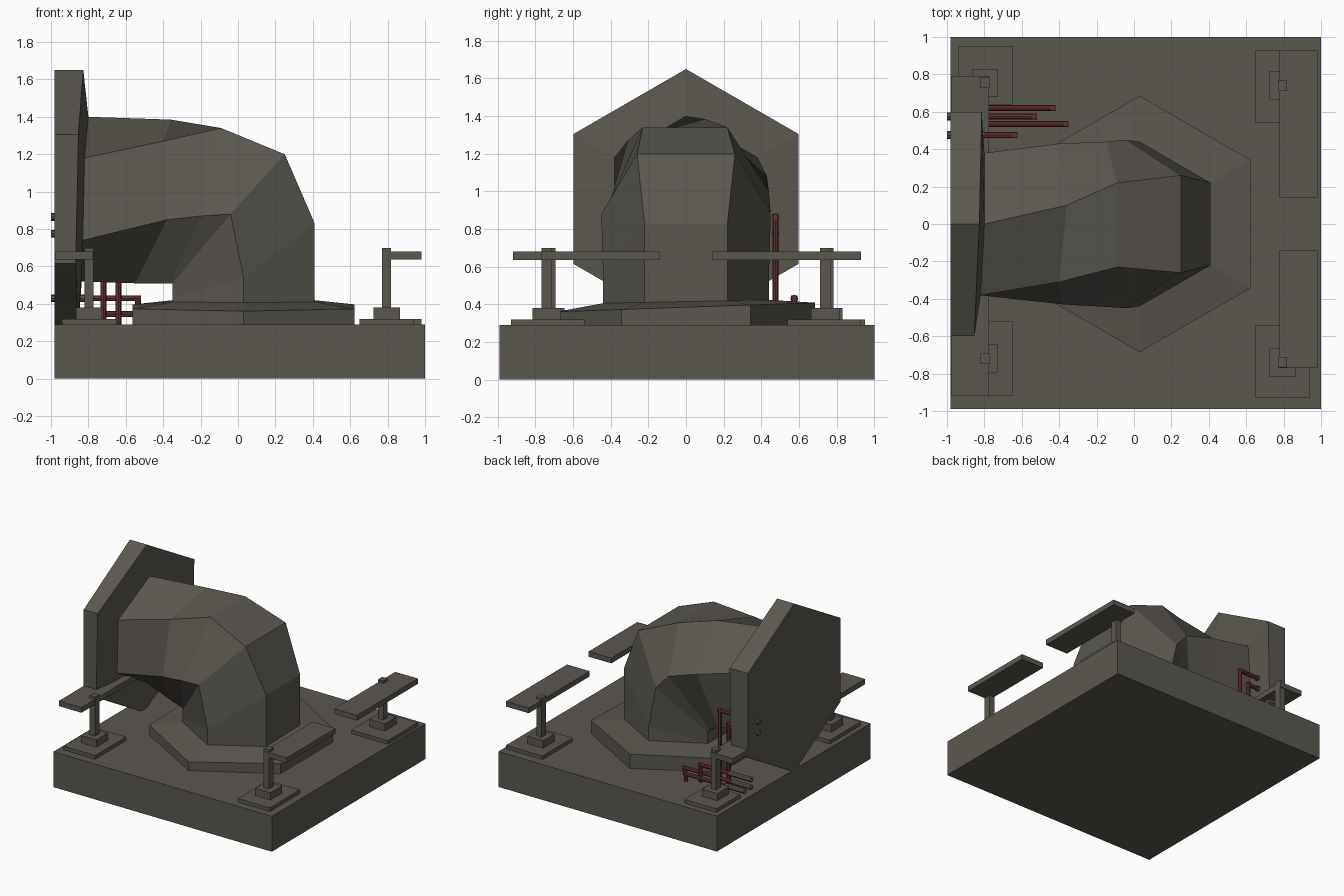
import bpy, bmesh, math
from mathutils import Vector

if "Cube" in bpy.data.objects:
    bpy.data.objects.remove(bpy.data.objects["Cube"], do_unlink=True)


def material(name, rgb):
    mat = bpy.data.materials.new(name)
    mat.use_nodes = True
    mat.diffuse_color = (*rgb, 1)
    mat.node_tree.nodes["Principled BSDF"].inputs["Base Color"].default_value = (*rgb, 1)
    return mat


STONE = material("warm dark grey", (0.105, 0.097, 0.081))
RED = material("dark red", (0.14, 0.03, 0.032))


def finish(name, bm, mat):
    bmesh.ops.recalc_face_normals(bm, faces=bm.faces)
    mesh = bpy.data.meshes.new(name)
    bm.to_mesh(mesh)
    bm.free()
    mesh.materials.append(mat)
    obj = bpy.data.objects.new(name, mesh)
    bpy.context.collection.objects.link(obj)
    return obj


def box(name, xs, ys, zs, mat=STONE):
    bm = bmesh.new()
    bmesh.ops.create_cube(bm, size=1)
    for v in bm.verts:
        v.co = [r[0] if c < 0 else r[1] for c, r in zip(v.co, (xs, ys, zs))]
    return finish(name, bm, mat)


def loft(name, rings, mat=STONE):
    """Skin a list of equal-length rings and cap both ends."""
    bm = bmesh.new()
    rows = [[bm.verts.new(p) for p in ring] for ring in rings]
    for a, b in zip(rows, rows[1:]):
        for i in range(len(a)):
            j = (i + 1) % len(a)
            bm.faces.new((a[i], a[j], b[j], b[i]))
    bm.faces.new(rows[0])
    bm.faces.new(rows[-1])
    return finish(name, bm, mat)


def rod(name, start, end, radius, mat):
    start, end = Vector(start), Vector(end)
    axis = end - start
    bm = bmesh.new()
    bmesh.ops.create_cone(bm, cap_ends=True, segments=8, radius1=radius,
                          radius2=radius, depth=axis.length)
    bm.transform(axis.to_track_quat("Z", "Y").to_matrix().to_4x4())
    bmesh.ops.translate(bm, verts=bm.verts, vec=(start + end) / 2)
    return finish(name, bm, mat)


# Square ground block
box("base_block", (-.98, 1), (-.99, 1), (0, .29))


# Hexagonal foot, tilted slightly and rising to the elbow
def foot_ring(radius, height):
    ring = []
    for k in range(6):
        a = math.radians(30 + 60 * k)
        y = radius * math.sin(a)
        ring.append((.03 + radius * math.cos(a), y, height(y)))
    return ring


loft("hexagonal_foot", [foot_ring(.685, lambda y: .28),
                        foot_ring(.685, lambda y: .385 + .035 * y),
                        foot_ring(.44, lambda y: .415 + .02 * y)])


# Six-sided elbow: upright rings first, then twisting towards the flange
def upright_ring(outer, side, inner):
    (ox, oy, oz), (sx, sy, sz), (ix, iy, iz) = outer, side, inner
    return [(ox, oy, oz), (ox, -oy, oz), (sx, -sy, sz),
            (ix, -iy, iz), (ix, iy, iz), (sx, sy, sz)]


flange_joint = [(-.8, 0, 1.4), (-.82, -.38, 1.18), (-.83, -.38, .74),
                (-.84, 0, .52), (-.83, .38, .74), (-.8, .38, 1.18)]
loft("elbow_pipe", [
    upright_ring((.41, .22, .36), (.03, .44, .36), (-.35, .22, .36)),
    upright_ring((.41, .22, .83), (.03, .44, .54), (-.35, .22, .43)),
    upright_ring((.25, .26, 1.2), (-.04, .45, .88), (-.35, .22, .51)),
    [(-.09, .22, 1.34), (-.09, -.23, 1.34), (-.2, -.44, .87),
     (-.36, -.2, .51), (-.37, .22, .54), (-.15, .44, 1)],
    [(-.36, .1, 1.385), (-.4, -.31, 1.27), (-.38, -.43, .85),
     (-.55, -.12, .51), (-.5, .3, .62), (-.4, .43, 1.08)],
    flange_joint])

# Hexagonal end flange with a slightly skewed front
outline = [(-.69 * math.sin(math.radians(60 * k)), .96 + .69 * math.cos(math.radians(60 * k)))
           for k in range(6)]
loft("end_flange", [[(-.98, y, z) for y, z in outline],
                    [(-.84 + .033 * y + .02 * (z - 1), y, z) for y, z in outline],
                    flange_joint])


# Four side tables, each on a stepped post
def table(name, px, py, foot_x, foot_y, top_x, top_y):
    box(name + "_foot", foot_x, foot_y, (.28, .32))
    box(name + "_block", (px - .07, px + .07), (py - .075, py + .075), (.31, .38))
    box(name + "_post", (px - .024, px + .024), (py - .028, py + .028), (.37, .7))
    box(name + "_top", top_x, top_y, (.637, .68))


RIGHT_X, LEFT_X = (.775, .98), (-.979, -.775)
table("front_left_table", .795, -.74, (.65, .94), (-.93, -.54), RIGHT_X, (-.77, -.14))
table("back_left_table", .795, .74, (.65, .98), (.54, .93), RIGHT_X, (.14, .93))
table("front_right_table", -.797, -.72, (-.94, -.65), (-.92, -.52), LEFT_X, (-.92, -.14))
table("back_right_table", -.797, .755, (-.94, -.65), (.64, .95), LEFT_X, (.14, .79))


# Thin conduits: grey sleeve at the flange, red run, then a drop
def conduit(name, y, z, end_x, start_x, floor=.28):
    r = .016
    rod(name + "_sleeve", (start_x, y, z), (-.8, y, z), r + .005, STONE)
    rod(name + "_run", (-.8, y, z), (end_x + r, y, z), r, RED)
    rod(name + "_drop", (end_x, y, z + r), (end_x, y, floor), r, RED)


conduit("upper_conduit", .475, .865, -.64, -1)
conduit("middle_conduit", .475, .775, -.72, -1)
conduit("high_floor_conduit", .575, .43, -.535, -1)
conduit("inner_floor_conduit", .535, .345, -.365, -.97)
conduit("outer_floor_conduit", .62, .345, -.435, -.97)
